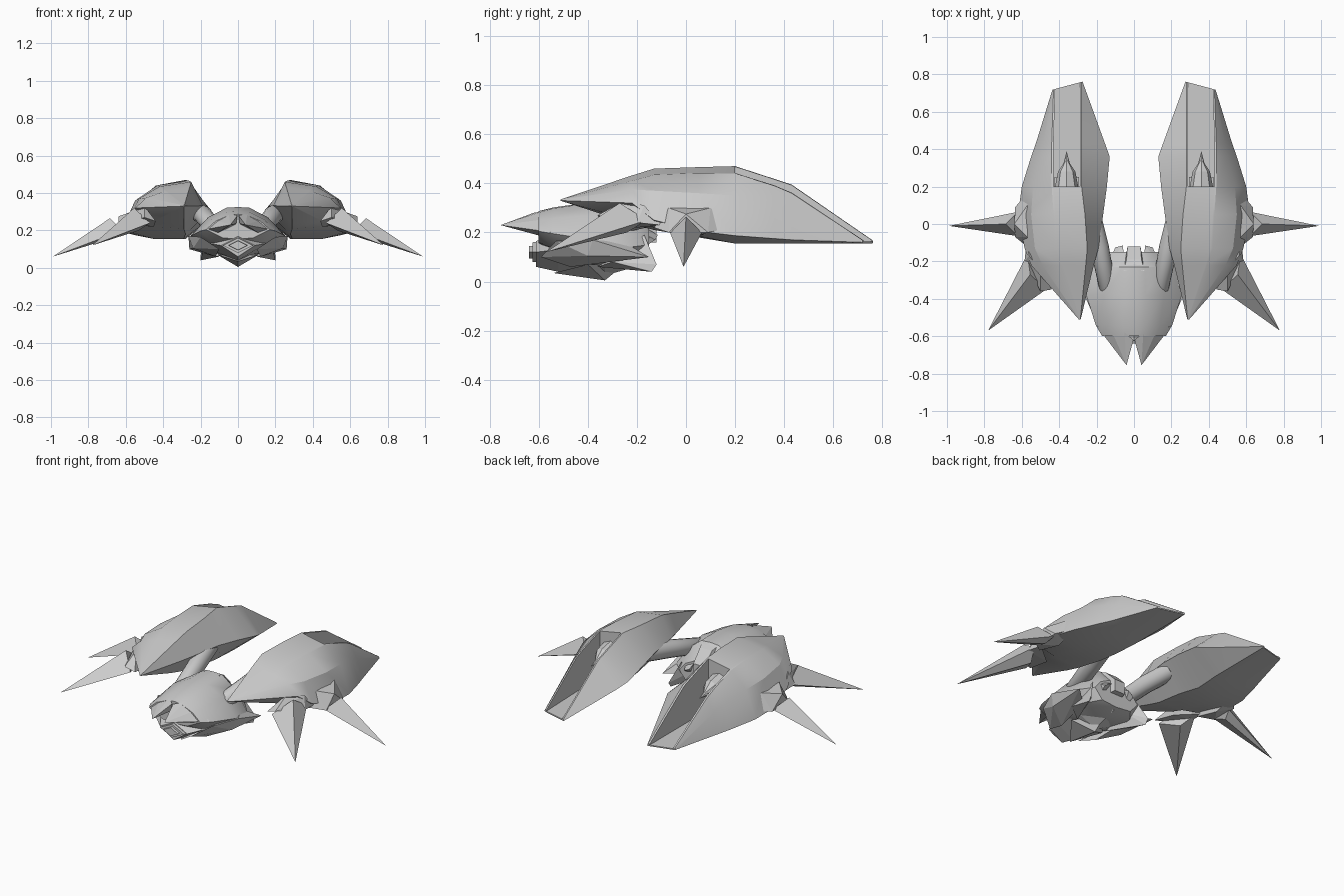
import bpy, bmesh, math
from mathutils import Vector

if "Cube" in bpy.data.objects:
    bpy.data.objects.remove(bpy.data.objects["Cube"])


def finish(name, bm, mirror, angle):
    bmesh.ops.remove_doubles(bm, verts=bm.verts, dist=0.0005)
    bmesh.ops.recalc_face_normals(bm, faces=bm.faces)
    if mirror:
        dup = bmesh.ops.duplicate(bm, geom=bm.verts[:] + bm.edges[:] + bm.faces[:])["geom"]
        for g in dup:
            if isinstance(g, bmesh.types.BMVert):
                g.co.x *= -1
        bmesh.ops.reverse_faces(bm, faces=[g for g in dup if isinstance(g, bmesh.types.BMFace)])
    me = bpy.data.meshes.new(name)
    bm.to_mesh(me)
    bm.free()
    ob = bpy.data.objects.new(name, me)
    bpy.context.collection.objects.link(ob)
    if angle:
        bpy.ops.object.select_all(action='DESELECT')
        ob.select_set(True)
        bpy.context.view_layer.objects.active = ob
        bpy.ops.object.shade_smooth_by_angle(angle=math.radians(angle))
    return ob


def loft(name, rings, mirror=False, angle=28):
    """Skin closed rings of 3D points and cap both ends."""
    bm = bmesh.new()
    vs = [[bm.verts.new(p) for p in r] for r in rings]
    n = len(rings[0])
    for a, b in zip(vs, vs[1:]):
        for i in range(n):
            j = (i + 1) % n
            bm.faces.new((a[i], a[j], b[j], b[i]))
    bm.faces.new(vs[0])
    bm.faces.new(vs[-1])
    return finish(name, bm, mirror, angle)


def hull(name, pts, mirror=True, angle=0):
    """Faceted solid around a few corner points."""
    bm = bmesh.new()
    for p in pts:
        bm.verts.new(p)
    r = bmesh.ops.convex_hull(bm, input=bm.verts[:])
    junk = [v for v in r["geom_interior"] if isinstance(v, bmesh.types.BMVert)]
    bmesh.ops.delete(bm, geom=junk, context='VERTS')
    return finish(name, bm, mirror, angle)


def tube(name, path, n=16):
    """Round tube through (point, radius) pairs, mirrored."""
    d = (Vector(path[-1][0]) - Vector(path[0][0])).normalized()
    u = d.cross(Vector((0, 0, 1))).normalized()
    w = u.cross(d)
    rings = []
    for p, r in path:
        rings.append([Vector(p) + r * (u * math.cos(t) + w * math.sin(t))
                      for t in (2 * math.pi * i / n for i in range(n))])
    return loft(name, rings, True, 40)


# Side pods: y, then inner edge, ridge, top, shoulder, outer edge, two belly points
POD = [
    (-.51, [(.285, .332), (.287, .335), (.29, .335), (.293, .334), (.295, .33), (.293, .329), (.288, .329)]),
    (-.22, [(.215, .33), (.258, .432), (.39, .41), (.49, .375), (.55, .32), (.45, .25), (.29, .235)]),
    (-.13, [(.19, .335), (.25, .46), (.42, .435), (.53, .37), (.585, .25), (.45, .22), (.29, .21)]),
    (.05, [(.165, .33), (.262, .466), (.43, .442), (.55, .36), (.62, .205), (.45, .185), (.28, .18)]),
    (.2, [(.145, .31), (.28, .47), (.44, .44), (.54, .35), (.6, .187), (.45, .155), (.29, .155)]),
    (.36, [(.13, .28), (.28, .418), (.44, .39), (.5, .31), (.55, .175), (.45, .155), (.28, .155)]),
    (.43, [(.155, .255), (.28, .395), (.44, .36), (.485, .285), (.525, .17), (.45, .155), (.28, .155)]),
    (.74, [(.275, .16), (.28, .168), (.43, .168), (.434, .165), (.436, .16), (.43, .156), (.28, .156)]),
]


def pod_ring(y, pts, sunk):
    r, m = Vector(pts[1]), Vector(pts[2])
    a, b = r.lerp(m, .06), r.lerp(m, .94)
    slot = [(a.x, a.y), (a.x, .163), (b.x, .163), (b.x, b.y)] if sunk else [a, a, b, b]
    ring = [pts[0], pts[1], *slot, *pts[2:]]
    skew = .02 if y > .7 else 0
    return [(p[0], y + skew * (1 - 2 * (p[0] - .28) / .15), p[1]) for p in ring]


rings = []
for y, pts in POD:
    if y <= .2:
        rings.append(pod_ring(y, pts, False))
    if y >= .2:
        rings.append(pod_ring(y, pts, True))
loft("side_pods", rings, True)

# Exhaust cones inside the open tail slots
for nm, s, ln, zc in (("exhaust_shell", 1, .15, .34), ("exhaust_core", .6, .19, .33)):
    base = [(.36 + .062 * s * math.cos(t), .2, zc + .06 * s * math.sin(t))
            for t in (math.pi * i / 4 for i in range(8))]
    mid = [(.36 + (p[0] - .36) * .75, .28, zc + (p[2] - zc) * .75) for p in base]
    hull(nm, base + mid + [(.36, .2 + ln, zc - .01)])
hull("exhaust_shelf", [(x, y, z) for x in (.295, .425) for y, z in ((.195, .29), (.195, .16), (.25, .2), (.25, .16))])

# Outer blades and their mounts
hull("side_blade", [(.99, -.01, .06), (.685, 0, .265), (.62, -.065, .2), (.62, .065, .2), (.64, .01, .17)])
hull("side_blade_mount", [(.56, -.13, .22), (.56, .18, .22), (.635, -.07, .2), (.635, .09, .2),
                          (.57, -.07, .3), (.57, .1, .3), (.64, 0, .275), (.56, .03, .18)])
hull("front_blade", [(.78, -.57, .12), (.57, -.16, .25), (.47, -.35, .24), (.555, -.27, .32), (.53, -.24, .2)])
hull("front_blade_mount", [(.44, -.35, .25), (.5, -.36, .27), (.575, -.1, .23), (.585, -.2, .24),
                           (.5, -.25, .33), (.56, -.17, .31), (.45, -.2, .22)])

# Connecting arms
tube("arms", [((.135, -.375, .215), .025), ((.14, -.345, .225), .045), ((.185, -.12, .28), .05), ((.23, .06, .31), .05)])

# Central hull: half outlines from top to keel, mirrored into rings
HEAD = [
    (-.6, [(0, .287), (.05, .28), (.12, .25), (.17, .205), (.08, .16), (0, .155)]),
    (-.54, [(0, .302), (.06, .298), (.14, .258), (.205, .195), (.13, .135), (0, .12)]),
    (-.38, [(0, .325), (.06, .322), (.16, .27), (.255, .17), (.19, .09), (0, .06)]),
    (-.23, [(0, .325), (.06, .32), (.15, .25), (.225, .14), (.16, .08), (0, .05)]),
    (-.15, [(0, .23), (.05, .23), (.11, .2), (.15, .15), (.1, .09), (0, .08)]),
]


def sym_rings(data):
    return [[(x, y, z) for x, z in h] + [(-x, y, z) for x, z in h[-2:0:-1]] for y, h in data]


loft("central_hull", sym_rings(HEAD), angle=35)

# Pair of front prongs
hull("front_prongs", [(.04, -.755, .23), (.003, -.62, .28), (.05, -.58, .287), (.2, -.545, .2),
                      (.12, -.57, .255), (.01, -.62, .235), (.12, -.57, .18)])

# Lower jaw and nested nose diamonds
JAW = [
    (-.61, [(0, .165), (.09, .12), (0, .06)]),
    (-.52, [(0, .2), (.15, .13), (0, .04)]),
    (-.33, [(0, .2), (.18, .11), (0, .025)]),
    (-.17, [(0, .2), (.12, .12), (0, .07)]),
]
loft("lower_jaw", sym_rings(JAW), angle=0)
for i, w in enumerate((.08, .05)):
    y = -.625 - .015 * i
    loft("nose_vent_%d" % i, sym_rings([(y, [(0, .12 + w * .5), (w, .12), (0, .12 - w * .5)]),
                                        (y + .1, [(0, .12 + w * .6), (w * 1.2, .12), (0, .12 - w * .6)])]), angle=0)
hull("keel_fin", [(0, -.54, .035), (0, -.33, .005), (.11, -.4, .07), (-.11, -.4, .07), (0, -.25, .07)], False)

# Side cheeks, rear fins and rear deck
hull("side_cheeks", [(.1, -.59, .1), (.2, -.53, .165), (.265, -.38, .17), (.24, -.4, .105),
                     (.12, -.47, .06), (.26, -.15, .1), (.15, -.25, .09), (.2, -.25, .16)])
hull("rear_fins", [(.2, -.14, .04), (.1, -.36, .06), (.19, -.3, .08), (.12, -.22, .12), (.15, -.17, .19), (.2, -.12, .07)])
hull("rear_deck", [(x * s, y, z) for s in (-1, 1) for x, y, z in
                   ((.055, -.25, .322), (.04, -.19, .3), (.035, -.12, .23), (.035, -.12, .16), (.055, -.25, .15))], False)
hull("rear_horns", [(.06, -.115, .19), (.1, -.125, .17), (.05, -.2, .24), (.13, -.2, .21), (.09, -.2, .12)])
